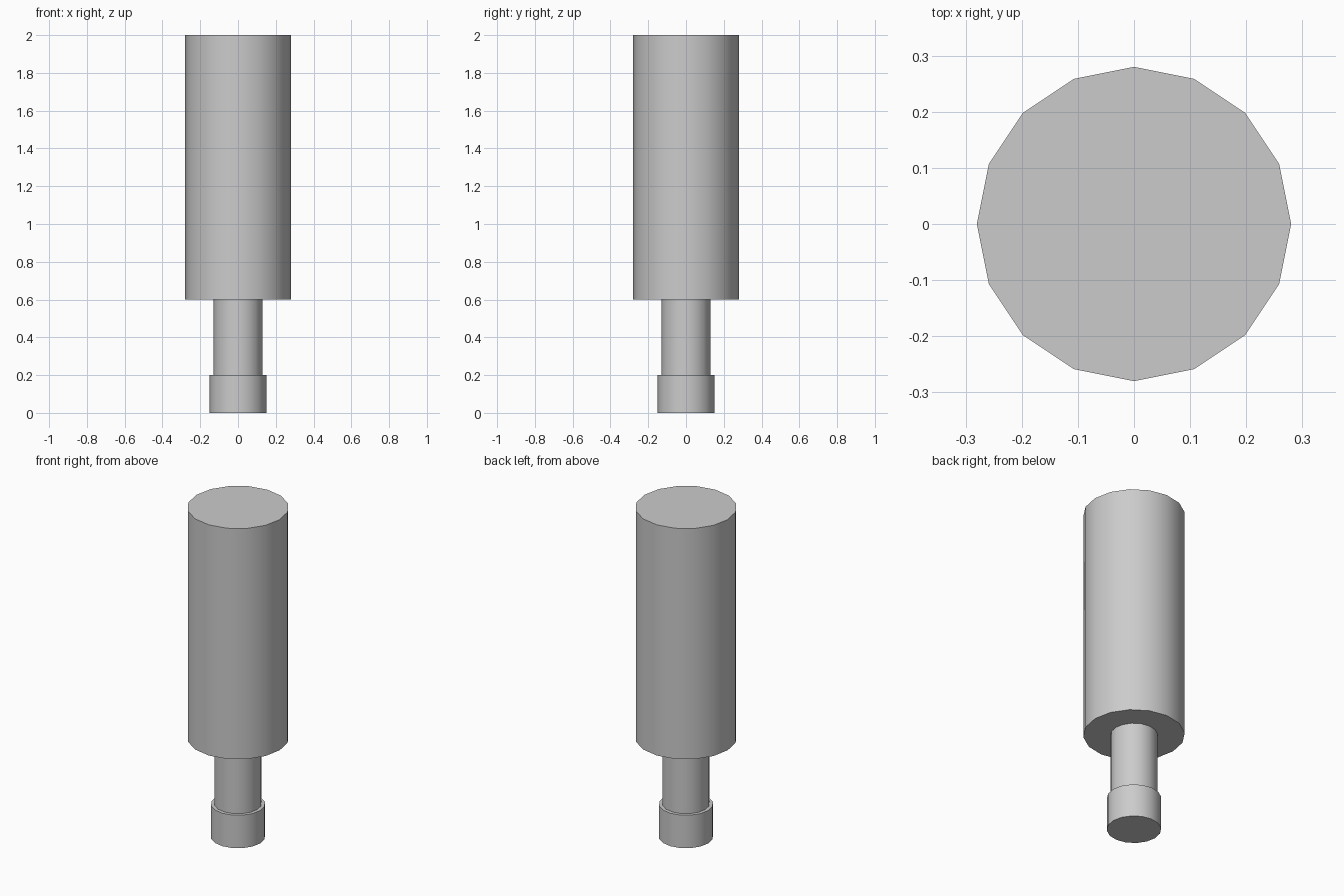
import bpy
import math

cube = bpy.data.objects.get("Cube")
if cube:
    bpy.data.objects.remove(cube, do_unlink=True)

grey = bpy.data.materials.new("plain_grey")
grey.use_nodes = True
colour = (0.6, 0.6, 0.6, 1)
grey.diffuse_color = colour
grey.node_tree.nodes["Principled BSDF"].inputs["Base Color"].default_value = colour


def cylinder(name, radius, bottom, top):
    """Upright sixteen-sided cylinder with smooth sides and sharp rims."""
    bpy.ops.mesh.primitive_cylinder_add(
        vertices=16, radius=radius, depth=top - bottom,
        location=(0, 0, (bottom + top) / 2))
    part = bpy.context.object
    part.name = name
    part.data.materials.append(grey)
    bpy.ops.object.shade_smooth_by_angle(angle=math.radians(30))


# Grip cap, narrow grip and wide head, stacked from the ground up
cylinder("grip_cap", 0.15, 0, 0.2)
cylinder("grip", 0.13, 0.2, 0.6)
cylinder("head", 0.28, 0.6, 2)
